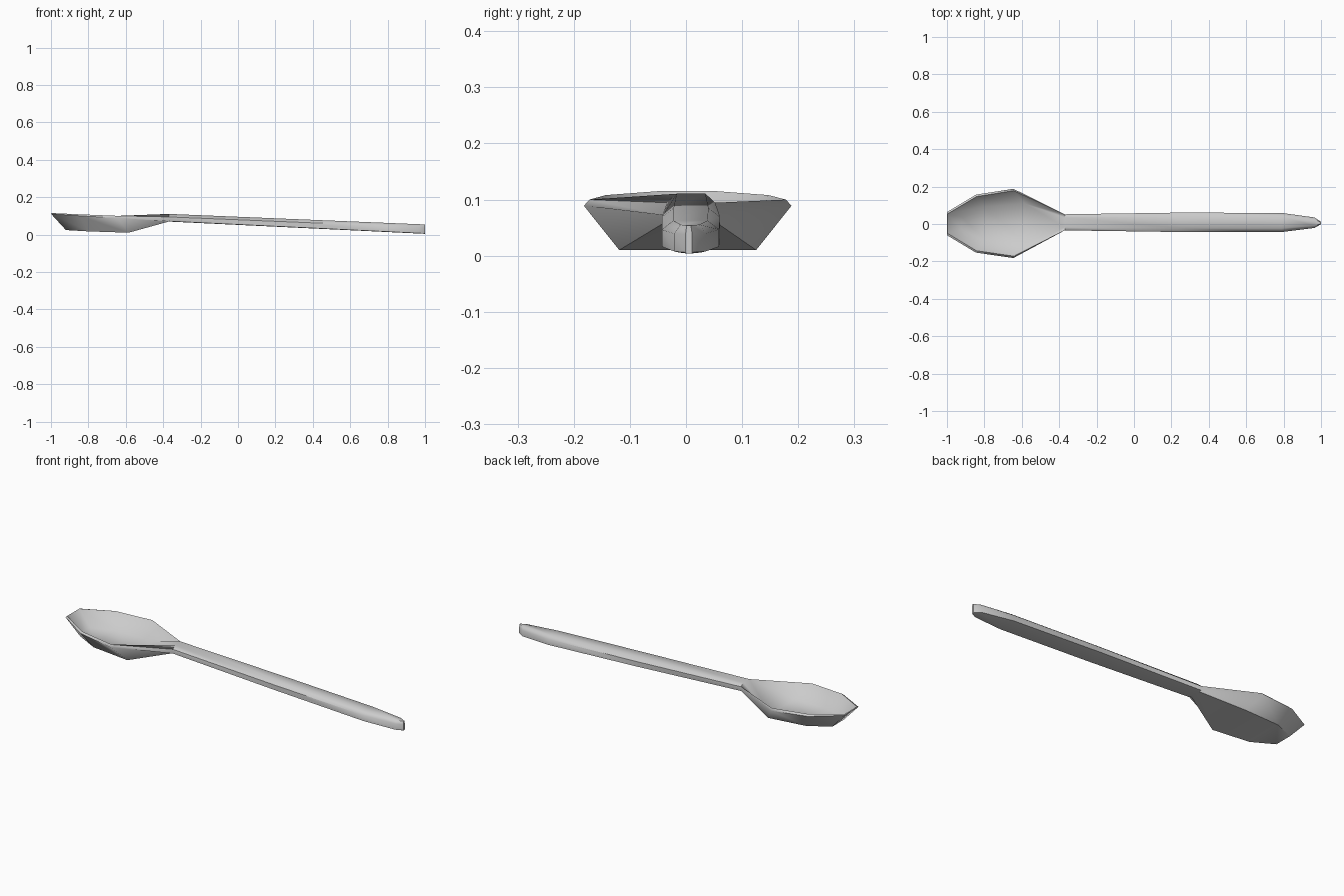
import bpy, bmesh, math

old = bpy.data.objects.get("Cube")
if old:
    bpy.data.objects.remove(old, do_unlink=True)

metal = bpy.data.materials.new("light grey metal")
metal.use_nodes = True
grey = (0.6, 0.6, 0.6, 1)
metal.diffuse_color = grey
metal.node_tree.nodes["Principled BSDF"].inputs["Base Color"].default_value = grey


def bowl_station(x, floor_x, base, z_base, rim, z_rim, z_lip):
    """Half section: underside, outer rim, lip and inside floor as (x, y, z)."""
    return [(floor_x, base, z_base), (x, rim, z_rim),
            (x + 0.003, rim - 0.01, z_lip), (floor_x, base - 0.015, z_base + 0.016)]


def handle_station(x, width):
    """Half section of the sloping handle: flat below, domed on top."""
    t = (x + 0.36) / 1.36
    bottom = 0.069 - 0.065 * t
    top = 0.11 - 0.056 * t
    return [(x, width * 0.7, bottom), (x, width, bottom + 0.002),
            (x, width, top - 0.016), (x, width * 0.6, top)]


# Sections from the bowl tip to the handle end, with their sideways offset
sections = [
    (bowl_station(-1.0, -0.92, 0.05, 0.024, 0.062, 0.111, 0.115), 0.002),
    (bowl_station(-0.845, -0.80, 0.105, 0.017, 0.155, 0.100, 0.108), 0.002),
    (bowl_station(-0.645, -0.585, 0.122, 0.010, 0.185, 0.089, 0.100), 0.003),
    (handle_station(-0.37, 0.043), 0.009),
    (handle_station(0.25, 0.052), 0.009),
    (handle_station(0.79, 0.051), 0.008),
    (handle_station(0.965, 0.028), 0.007),
    (handle_station(1.0, 0.006), 0.005),
]

# Loft the mirrored sections into one closed body
bm = bmesh.new()
rings = []
for half, shift in sections:
    left = [bm.verts.new((x, y + shift, z)) for x, y, z in half]
    right = [bm.verts.new((x, shift - y, z)) for x, y, z in reversed(half)]
    rings.append(left + right)
count = len(rings[0])
for a, b in zip(rings, rings[1:]):
    for i in range(count):
        j = (i + 1) % count
        bm.faces.new((a[i], a[j], b[j], b[i]))

# Close both ends with rungs across the section
for ring in (rings[0], rings[-1]):
    for i in range(count // 2 - 1):
        bm.faces.new((ring[i], ring[i + 1], ring[-2 - i], ring[-1 - i]))
bmesh.ops.recalc_face_normals(bm, faces=bm.faces)

mesh = bpy.data.meshes.new("spoon_body")
bm.to_mesh(mesh)
bm.free()
mesh.materials.append(metal)
spoon = bpy.data.objects.new("spoon_body", mesh)
bpy.context.collection.objects.link(spoon)

# Smooth shading with crisp rims
bpy.ops.object.select_all(action="DESELECT")
spoon.select_set(True)
bpy.context.view_layer.objects.active = spoon
bpy.ops.object.shade_smooth_by_angle(angle=math.radians(48))
